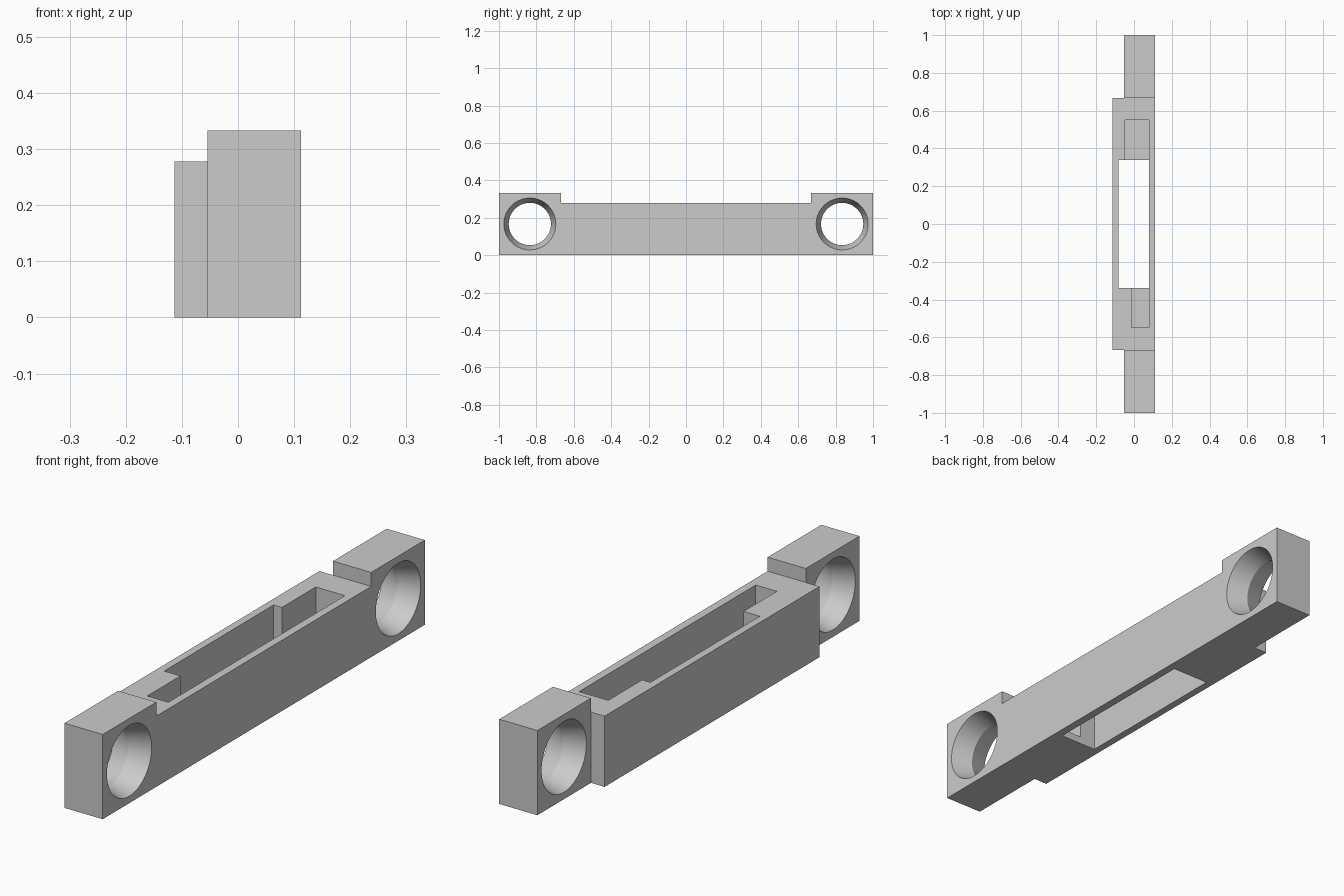
import bpy
import bmesh
import math
from mathutils import Matrix

default_cube = bpy.data.objects.get("Cube")
if default_cube:
    bpy.data.objects.remove(default_cube, do_unlink=True)

# Main dimensions
LEFT, RIGHT = 0.112, -0.113
EAR_RIGHT = -0.054
HEIGHT, BAR_HEIGHT = 0.333, 0.278
BAR_END = 0.667
SLOT_LEFT, SLOT_RIGHT, SLOT_END = 0.08, -0.083, 0.34
FLOOR = 0.03
HOLE_Y, HOLE_RADIUS, THROAT_RADIUS = 0.835, 0.139, 0.113
OVER = 0.1


def add_object(name, bm):
    bmesh.ops.recalc_face_normals(bm, faces=bm.faces)
    mesh = bpy.data.meshes.new(name)
    bm.to_mesh(mesh)
    bm.free()
    obj = bpy.data.objects.new(name, mesh)
    bpy.context.collection.objects.link(obj)
    return obj


def box(name, xs, ys, zs):
    bm = bmesh.new()
    bmesh.ops.create_cube(bm, size=1)
    for v in bm.verts:
        v.co = [lo + (c + 0.5) * (hi - lo) for c, (lo, hi) in zip(v.co, (xs, ys, zs))]
    return add_object(name, bm)


def hourglass(name, y):
    """Double countersink along x, narrowest at the middle of the ear."""
    mid = (LEFT + EAR_RIGHT) / 2
    half = (LEFT - EAR_RIGHT) / 2
    reach = half * 1.3
    wide = THROAT_RADIUS + (HOLE_RADIUS - THROAT_RADIUS) * 1.3
    bm = bmesh.new()
    rings = []
    segments = 64
    for dx, radius in ((-reach, wide), (0, THROAT_RADIUS), (reach, wide)):
        ring = bmesh.ops.create_circle(
            bm, segments=segments, radius=radius,
            matrix=Matrix.Translation((mid + dx, y, HEIGHT / 2))
            @ Matrix.Rotation(math.pi / 2, 4, 'Y'))
        rings.append(ring["verts"])
    for a, b in zip(rings, rings[1:]):
        for i in range(segments):
            j = (i + 1) % segments
            bm.faces.new((a[i], a[j], b[j], b[i]))
    bm.faces.new(rings[0])
    bm.faces.new(rings[-1])
    return add_object(name, bm)


# Solid blank for the bracket
bracket = box("bracket_body", (RIGHT, LEFT), (-1, 1), (0, HEIGHT))

# Lowered top between the ears
cutters = [box("top_notch", (-1, 1), (-BAR_END, BAR_END), (BAR_HEIGHT, 1))]

# Stepped-back ears and their countersunk holes
for side in (-1, 1):
    ys = sorted((side * BAR_END, side * (1 + OVER)))
    cutters.append(box("ear_step", (-1, EAR_RIGHT), ys, (-OVER, 1)))
    cutters.append(hourglass("ear_hole", side * HOLE_Y))

# Through slot with a blind pocket at each end
cutters.append(box("slot", (SLOT_RIGHT, SLOT_LEFT), (-SLOT_END, SLOT_END), (-OVER, 1)))
cutters.append(box("back_pocket", (-0.047, SLOT_LEFT), (SLOT_END - OVER, 0.55), (FLOOR, 1)))
cutters.append(box("front_pocket", (-0.012, SLOT_LEFT), (-0.547, OVER - SLOT_END), (FLOOR, 1)))

for cutter in cutters:
    cutter.hide_render = True
    mod = bracket.modifiers.new(cutter.name, 'BOOLEAN')
    mod.operation = 'DIFFERENCE'
    mod.solver = 'EXACT'
    mod.object = cutter

# Bake the cuts and drop the cutters
bpy.context.view_layer.update()
graph = bpy.context.evaluated_depsgraph_get()
baked = bpy.data.meshes.new_from_object(bracket.evaluated_get(graph))
bracket.modifiers.clear()
bracket.data = baked
for cutter in cutters:
    bpy.data.objects.remove(cutter, do_unlink=True)

# Plain grey finish
grey = bpy.data.materials.new("plain_grey")
grey.use_nodes = True
colour = (0.6, 0.6, 0.6, 1)
grey.diffuse_color = colour
grey.node_tree.nodes["Principled BSDF"].inputs["Base Color"].default_value = colour
baked.materials.clear()
baked.materials.append(grey)
for face in baked.polygons:
    face.material_index = 0

# Smooth holes, crisp edges elsewhere
bpy.ops.object.select_all(action='DESELECT')
bracket.select_set(True)
bpy.context.view_layer.objects.active = bracket
bpy.ops.object.shade_smooth_by_angle(angle=math.radians(25))
